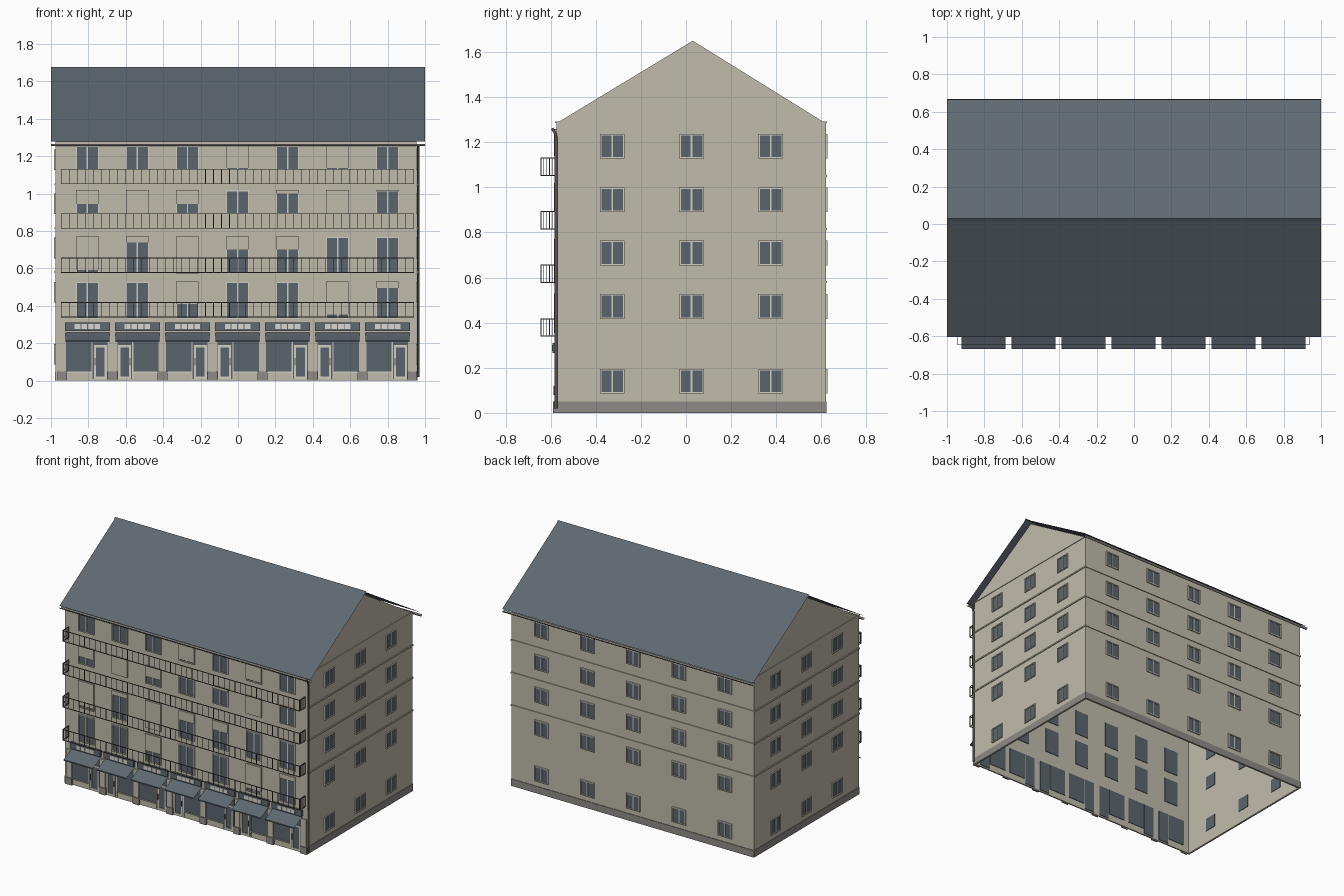
import bpy, bmesh, math
from mathutils import Vector

if "Cube" in bpy.data.objects:
    bpy.data.objects.remove(bpy.data.objects["Cube"])


def mat(name, r, g, b):
    m = bpy.data.materials.new(name)
    m.diffuse_color = (r, g, b, 1)
    m.use_nodes = True
    m.node_tree.nodes["Principled BSDF"].inputs["Base Color"].default_value = m.diffuse_color
    return m


WALL = mat("beige_plaster", .53, .50, .41)
SLATE = mat("blue_grey_slate", .115, .14, .165)
GLASS = mat("blue_grey_glass", .105, .13, .155)
STONE = mat("grey_stone", .27, .26, .24)
FRAME = mat("pale_frame", .64, .61, .53)
METAL = mat("dark_metal", .10, .095, .085)
SIGN = mat("sign_panel", .70, .68, .62)

X0, X1, Y0, Y1 = -.975, .955, -.575, .62
EAVE, APEX, RIDGE_Y = 1.29, 1.65, .03
parts = {}


def part(name, material):
    """Mesh collector for a named part."""
    if name not in parts:
        parts[name] = (bmesh.new(), material)
    return parts[name][0]


def face(bm, pts):
    return bm.faces.new([bm.verts.new(p) for p in pts])


def box(bm, a, b):
    lo = [min(p, q) for p, q in zip(a, b)]
    hi = [max(p, q) for p, q in zip(a, b)]
    v = [bm.verts.new((x, y, z)) for x in (lo[0], hi[0])
         for y in (lo[1], hi[1]) for z in (lo[2], hi[2])]
    for f in ((0, 1, 3, 2), (4, 6, 7, 5), (0, 4, 5, 1),
              (2, 3, 7, 6), (0, 2, 6, 4), (1, 5, 7, 3)):
        bm.faces.new([v[i] for i in f])


def on_wall(side, u, d, z):
    """Wall coordinates: u along the wall, d outwards, z up."""
    return {"front": (u, Y0 - d, z), "back": (u, Y1 + d, z),
            "right": (X1 + d, u, z), "left": (X0 - d, u, z)}[side]


def wbox(bm, side, u0, u1, d0, d1, z0, z1):
    box(bm, on_wall(side, u0, d0, z0), on_wall(side, u1, d1, z1))


def ring(bm, side, u0, u1, z0, z1, t, d):
    """Rectangular frame on a wall."""
    wbox(bm, side, u0, u0 + t, 0, d, z0, z1)
    wbox(bm, side, u1 - t, u1, 0, d, z0, z1)
    wbox(bm, side, u0 + t, u1 - t, 0, d, z0, z0 + t)
    wbox(bm, side, u0 + t, u1 - t, 0, d, z1 - t, z1)


def window(side, u, z0, z1, w=.11, t=.007):
    """Double-leaf window: glass through the wall, frame and mullion."""
    tag = side + "_window"
    wbox(part(tag + "_glass", GLASS), side, u - w / 2 + t, u + w / 2 - t,
         -.014, .002, z0 + t, z1 - t)
    bm = part(tag + "_frames", FRAME)
    ring(bm, side, u - w / 2, u + w / 2, z0, z1, t, .008)
    wbox(bm, side, u - .004, u + .004, 0, .006, z0 + t, z1 - t)


# walls, open at the bottom
bm = part("walls", WALL)
T = .01
wbox(bm, "front", X0, X1, -T, 0, 0, EAVE)
wbox(bm, "back", X0, X1, -T, 0, 0, EAVE)
for side in ("left", "right"):
    wbox(bm, side, Y0 + T, Y1 - T, -T, 0, 0, EAVE)
    wbox(bm, side, Y0 - .005, Y1 + .005, 0, .005, EAVE - .004, EAVE + .002)
    face(bm, [on_wall(side, Y0 + .01, 0, EAVE), on_wall(side, Y1 - .01, 0, EAVE),
              on_wall(side, RIDGE_Y, 0, APEX)])

# string courses at floor levels
bm = part("string_courses", WALL)
for z in (.58, .815, 1.05):
    for side, a, b in (("back", X0, X1), ("left", Y0, Y1), ("right", Y0, Y1)):
        wbox(bm, side, a - .006, b + .006, 0, .006, z - .005, z + .005)

# plinth around the back and sides
bm = part("plinth", STONE)
wbox(bm, "back", X0 - .004, X1 + .004, 0, .004, 0, .05)
for side in ("left", "right"):
    wbox(bm, side, Y0, Y1, 0, .004, 0, .05)

# roof sheets and ridge cap
bm = part("roof", SLATE)
for s in (-1, 1):
    y = RIDGE_Y + s * .635
    face(bm, [(-1, RIDGE_Y, 1.668), (1, RIDGE_Y, 1.668), (1, y, 1.278), (-1, y, 1.278)])
bm = part("ridge_cap", SLATE)
for s in (-1, 1):
    face(bm, [(-1, RIDGE_Y, 1.676), (1, RIDGE_Y, 1.676),
              (1, RIDGE_Y + s * .013, 1.666), (-1, RIDGE_Y + s * .013, 1.666)])

# half-round gutters
bm = part("gutters", STONE)
for y in (-.594, .658):
    arc = [(y + .011 * math.cos(a), 1.265 + .011 * math.sin(a))
           for a in [math.pi + math.pi * i / 6 for i in range(7)]]
    for p, q in zip(arc, arc[1:]):
        face(bm, [(-1, *p), (1, *p), (1, *q), (-1, *q)])

# downpipe at the front right corner
crv = bpy.data.curves.new("downpipe", "CURVE")
crv.dimensions = "3D"
crv.bevel_depth = .007
crv.bevel_resolution = 1
sp = crv.splines.new("POLY")
path = [(.964, -.594, 1.262), (.964, -.58, 1.24), (.964, -.576, 1.22), (.964, -.576, .02)]
sp.points.add(len(path) - 1)
for pt, co in zip(sp.points, path):
    pt.co = (*co, 1)
crv.materials.append(METAL)
bpy.context.collection.objects.link(bpy.data.objects.new("downpipe", crv))

# side and back windows
for zc in (.14, .472, .709, .945, 1.182):
    for side in ("left", "right"):
        for u in (-.327, .025, .376):
            window(side, u, zc - .055, zc + .055)
    for k in range(-2, 3):
        window("back", -.015 + k * .366, zc - .055, zc + .055)

# front windows with roller shutters lowered by varying amounts
COLS = [-.805 + .2675 * i for i in range(7)]
ROWS = [(.33, .528, (1, 1, .4, 1, 1, .12, .84)),
        (.573, .768, (.1, .85, 0, .66, .66, 1, 1)),
        (.89, 1.018, (.42, 0, .42, 1, .86, 0, .94)),
        (1.125, 1.256, (1, 1, 1, .1, 1, .1, 1))]
for z0, z1, opened in ROWS:
    for x, o in zip(COLS, opened):
        window("front", x, z0, z1, .124, .006)
        if o < 1:
            wbox(part("roller_shutters", WALL), "front", x - .062, x + .062, 0, .010,
                 z0 + (z1 - z0) * o, z1 + .002)

# balcony railings
bm = part("balcony_railings", METAL)
xa, xb, yr, r = -.945, .94, -.643, .0022
for z in (.34, .578, .815, 1.053):
    top = z + .077
    for h in (z, top):
        box(bm, (xa, yr - r, h - r), (xb, yr + r, h + r))
        for x in (xa, xb):
            box(bm, (x - r, yr, h - r), (x + r, Y0, h + r))
    n = 44
    for i in range(n + 1):
        x = xa + (xb - xa) * i / n
        box(bm, (x - .0015, yr - .0015, z), (x + .0015, yr + .0015, top))
    for x in (xa, xb):
        for i in range(1, 6):
            y = yr + i * .0125
            box(bm, (x - .0015, y - .0015, z), (x + .0015, y + .0015, top))

# shop fronts: pilasters between bays, door side alternating
for i in range(8):
    x = COLS[0] - .134 + .2675 * i
    x = max(X0 + .028, min(X1 - .024, x))
    wbox(part("shop_pilasters", WALL), "front", x - .02, x + .02, 0, .008, .05, .25)
    wbox(part("pilaster_bases", STONE), "front", x - .026, x + .026, 0, .014, 0, .05)

for i, x in enumerate(COLS):
    s = 1 if i % 2 == 0 else -1
    glass, frame = part("shop_glass", GLASS), part("shop_frames", FRAME)
    wbox(glass, "front", x - s * .115, x + s * .022, -.014, .002, .048, .24)
    wbox(glass, "front", x + s * .028, x + s * .108, -.014, .002, .01, .24)
    wbox(frame, "front", x + s * .022, x + s * .028, 0, .006, .01, .24)
    wbox(frame, "front", x - s * .118, x + s * .022, 0, .008, .042, .048)
    # door leaf and handle
    a, b = sorted((x + s * .034, x + s * .104))
    ring(part("shop_doors", FRAME), "front", a, b, .01, .19, .012, .007)
    wbox(part("door_handles", METAL), "front", x + s * .038, x + s * .042, .007, .012, .08, .12)
    # sign board with blank panels
    wbox(part("sign_boards", SLATE), "front", x - .12, x + .12, 0, .016, .265, .31)
    for k in range(4):
        u = x - .0525 + k * .035
        wbox(part("sign_panels", SIGN), "front", u - .0155, u + .0155, .016, .019, .275, .302)
    # sloping awning with a short valance
    aw = part("awnings", SLATE)
    e = [(x - .117, -.668, .215), (x + .117, -.668, .215)]
    face(aw, [(x - .117, Y0, .258), (x + .117, Y0, .258), e[1], e[0]])
    face(aw, [e[0], e[1], (x + .117, -.668, .207), (x - .117, -.668, .207)])

# turn collected parts into objects
for name, (bm, material) in parts.items():
    if name not in ("roof", "ridge_cap", "gutters", "awnings"):
        bmesh.ops.recalc_face_normals(bm, faces=bm.faces)
    else:
        bm.normal_update()
        for f in bm.faces:
            up = f.normal.z if abs(f.normal.z) > .01 else -f.normal.y
            if up < 0:
                f.normal_flip()
    me = bpy.data.meshes.new(name)
    bm.to_mesh(me)
    bm.free()
    me.materials.append(material)
    bpy.context.collection.objects.link(bpy.data.objects.new(name, me))
